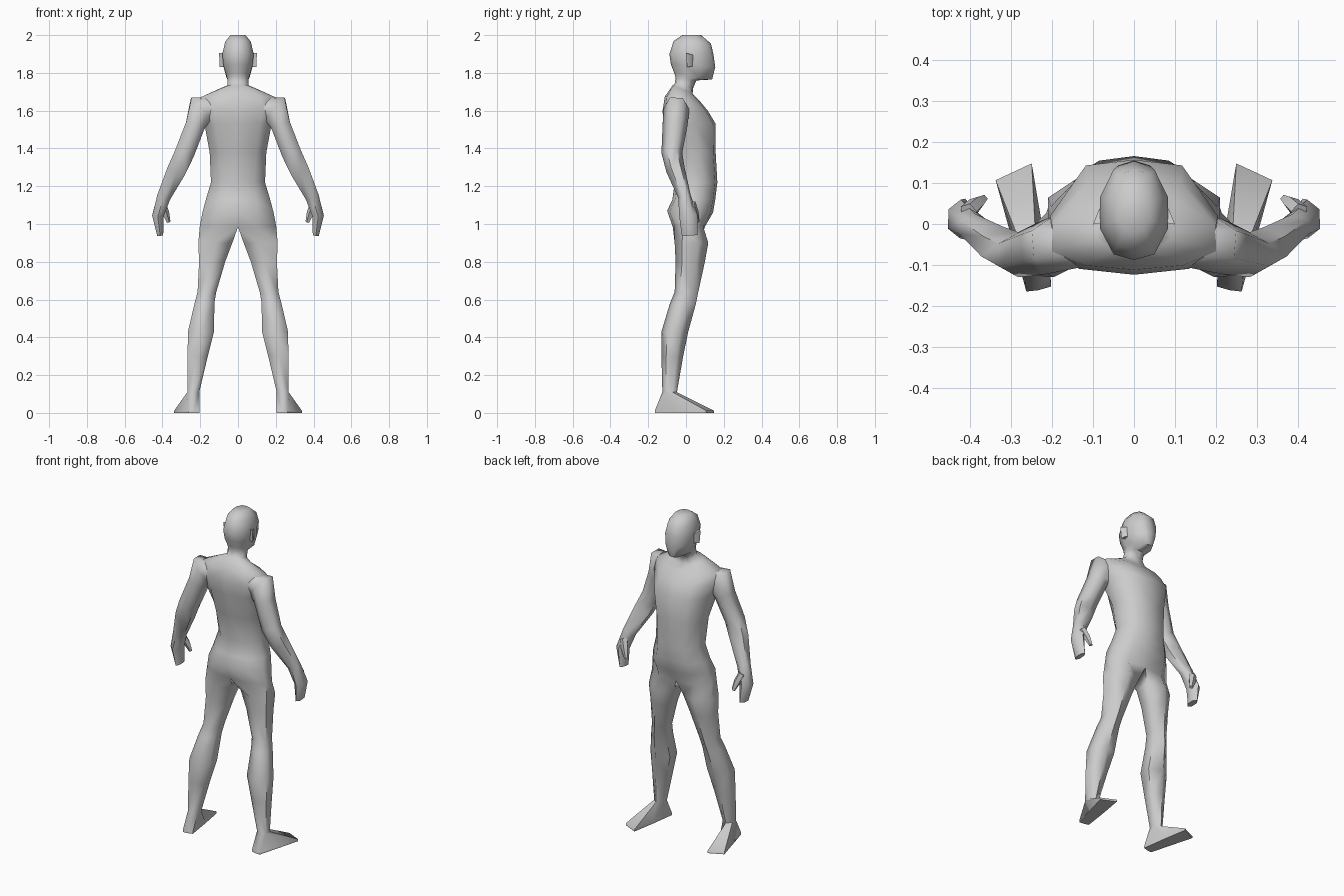
import bpy, bmesh, math
from mathutils import Vector

if "Cube" in bpy.data.objects:
    bpy.data.objects.remove(bpy.data.objects["Cube"], do_unlink=True)

skin = bpy.data.materials.new("plain grey")
skin.use_nodes = True
skin.diffuse_color = (0.6, 0.6, 0.6, 1)
skin.node_tree.nodes["Principled BSDF"].inputs["Base Color"].default_value = (0.6, 0.6, 0.6, 1)


def loft(name, rings, closed_from=0, cap_start=True):
    """Skin a stack of equal rings, mirrored across x = 0.
    Rings before closed_from are open halves whose ends lie on the mirror plane."""
    bm = bmesh.new()
    rows = [[bm.verts.new(p) for p in ring] for ring in rings]
    n = len(rows[0])
    for i in range(len(rows) - 1):
        for j in range(n if i >= closed_from else n - 1):
            k = (j + 1) % n
            bm.faces.new((rows[i][j], rows[i][k], rows[i + 1][k], rows[i + 1][j]))
    if cap_start:
        bm.faces.new(rows[0][::-1])
    bm.faces.new(rows[-1])
    bmesh.ops.recalc_face_normals(bm, faces=bm.faces)
    mesh = bpy.data.meshes.new(name)
    bm.to_mesh(mesh)
    bm.free()
    mesh.materials.append(skin)
    for p in mesh.polygons:
        p.use_smooth = True
    mesh.set_sharp_from_angle(angle=math.radians(62))
    ob = bpy.data.objects.new(name, mesh)
    bpy.context.collection.objects.link(ob)
    mod = ob.modifiers.new("mirror", "MIRROR")
    mod.merge_threshold = 0.0005
    return ob


def half_ring(zb, zf, yb, yf, w, bw=0.6, fw=0.6, side=(0.33, 0.66)):
    """Half outline from back centre, around the side, to front centre."""
    shape = [(0, 0), (bw, 0.06), (1, side[0]), (1, side[1]), (fw, 0.95), (0, 1)]
    return [(w * a, yb + (yf - yb) * t, zb + (zf - zb) * t) for a, t in shape]


def leg_ring(z, xi, xo, yb, yf):
    """Closed six-sided outline."""
    shape = [(0, 0.25), (0.5, 0), (1, 0.22), (1, 0.7), (0.55, 1), (0, 0.75)]
    return [(xi + (xo - xi) * a, yb + (yf - yb) * t, z) for a, t in shape]


# Head and neck: z back, z front, y back, y front, half width, back and front fullness
head = [
    half_ring(2.00, 2.00, -0.02, 0.08, 0.04),
    half_ring(1.97, 1.955, -0.065, 0.132, 0.068),
    half_ring(1.90, 1.90, -0.088, 0.145, 0.083),
    half_ring(1.845, 1.83, -0.08, 0.155, 0.077, 0.6, 0.5),
    half_ring(1.80, 1.765, -0.062, 0.138, 0.062, 0.6, 0.45),
    half_ring(1.775, 1.76, -0.055, 0.055, 0.055),
    half_ring(1.74, 1.72, -0.06, 0.038, 0.056),
]
# Trunk
trunk = [
    half_ring(1.735, 1.69, -0.07, 0.035, 0.09),
    half_ring(1.675, 1.655, -0.112, 0.07, 0.20, 0.6, 0.5, (0.25, 0.6)),
    half_ring(1.60, 1.60, -0.124, 0.115, 0.205, 0.65, 0.55, (0.2, 0.6)),
    half_ring(1.53, 1.53, -0.12, 0.157, 0.178, 0.65, 0.66, (0.2, 0.6)),
    half_ring(1.38, 1.38, -0.09, 0.157, 0.150, 0.65, 0.66),
    half_ring(1.22, 1.22, -0.06, 0.166, 0.143),
    half_ring(1.13, 1.13, -0.072, 0.155, 0.170),
    half_ring(1.07, 1.06, -0.10, 0.143, 0.187, 0.55, 0.6),
    half_ring(0.985, 0.985, -0.07, 0.10, 0.203, 0.5, 0.6),
]
# Legs, continuing from the crotch
legs = [
    leg_ring(0.90, 0.03, 0.21, -0.06, 0.118),
    leg_ring(0.80, 0.068, 0.206, -0.055, 0.10),
    leg_ring(0.64, 0.115, 0.214, -0.06, 0.065),
    leg_ring(0.58, 0.125, 0.23, -0.085, 0.053),
    leg_ring(0.43, 0.127, 0.265, -0.13, 0.012),
    leg_ring(0.30, 0.16, 0.267, -0.13, -0.015),
    leg_ring(0.11, 0.205, 0.268, -0.125, -0.048),
]
# Feet, splayed outward
sole = [(0.203, -0.153), (0.235, -0.162), (0.263, -0.165),
        (0.338, 0.107), (0.25, 0.148), (0.225, 0.0)]
feet = [[(x, y, z) for x, y in sole] for z in (0.012, 0.0)]
rings = head + trunk + legs + feet
loft("body", rings, closed_from=len(head) + len(trunk) - 1)


def limb(name, stations, sides=6):
    """Tube along stations (x, y, z, half width, half depth) tilted to the path."""
    pts = [Vector(s[:3]) for s in stations]
    out = []
    for i, s in enumerate(stations):
        d = pts[min(i + 1, len(pts) - 1)] - pts[max(i - 1, 0)]
        u = Vector((-d.z, 0, d.x)).normalized()   # across the limb, outward
        v = d.cross(u).normalized()               # front to back
        ring = []
        for k in range(sides):
            a = 2 * math.pi * (k + 0.5) / sides
            ring.append(pts[i] + u * s[3] * math.cos(a) / math.cos(math.pi / sides)
                        + v * s[4] * math.sin(a))
        out.append(ring)
    return loft(name, out)


# Arms from inside the shoulder to the fingertips
limb("arm", [
    (0.13, -0.045, 1.61, 0.055, 0.06),
    (0.195, -0.05, 1.61, 0.078, 0.068),
    (0.225, -0.058, 1.525, 0.052, 0.066),
    (0.283, -0.075, 1.375, 0.052, 0.055),
    (0.325, -0.055, 1.285, 0.050, 0.050),
    (0.392, -0.008, 1.145, 0.036, 0.034),
    (0.424, 0.012, 1.045, 0.030, 0.048),
    (0.412, 0.02, 0.94, 0.016, 0.042),
])
# Thumbs
limb("thumb", [
    (0.405, 0.03, 1.11, 0.018, 0.022),
    (0.385, 0.05, 1.06, 0.017, 0.018),
    (0.368, 0.062, 1.01, 0.009, 0.010),
], 5)

# Ears: slanted plates flaring outward to the back
ear = [(0.005, 1.905), (0.043, 1.895), (0.036, 1.835), (0.012, 1.83)]
loft("ear", [[(0.068, y, z) for y, z in ear],
             [(0.100 - (y - 0.005) * 0.4, y - 0.006, z) for y, z in ear]])
